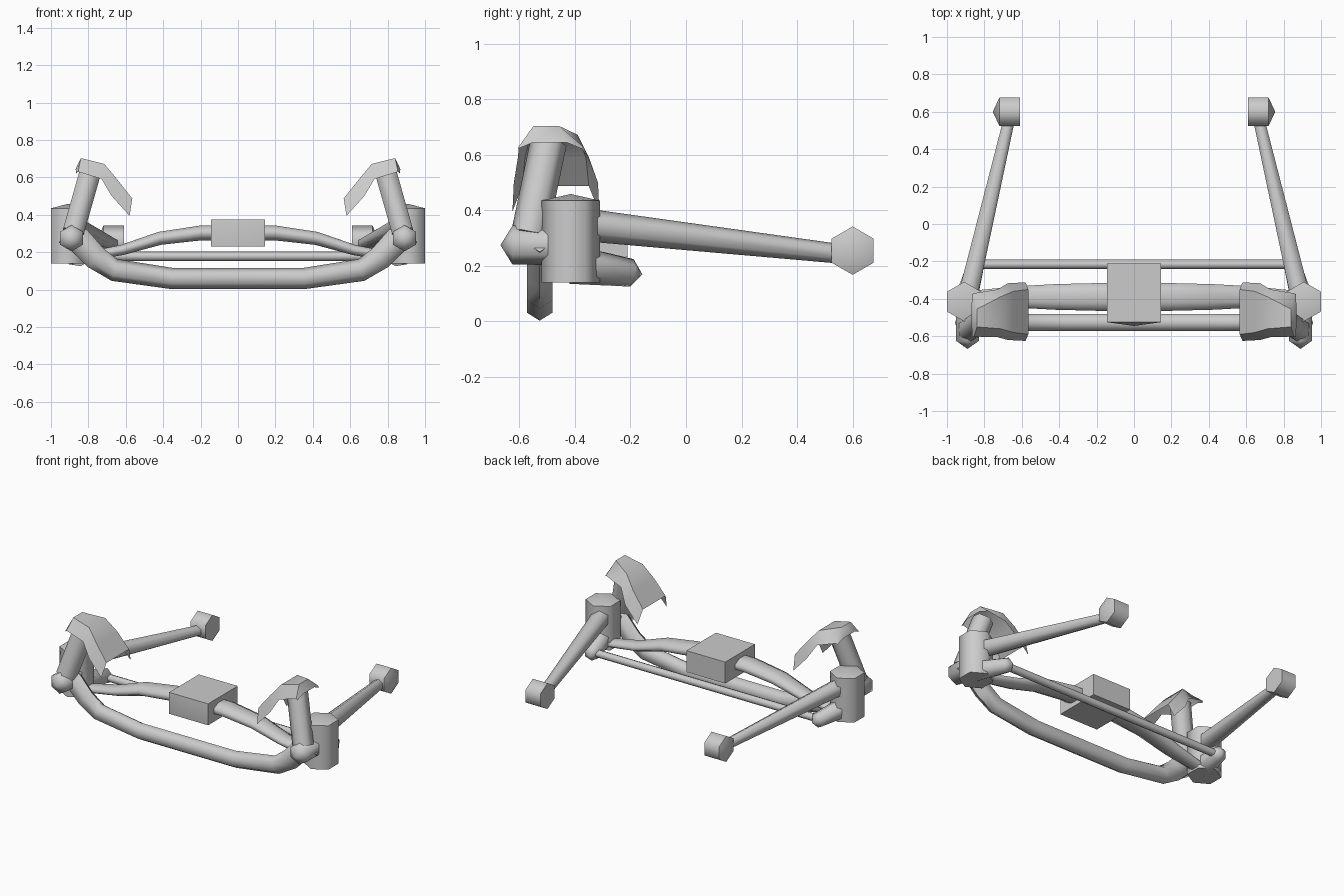
import bpy, bmesh, math
from mathutils import Vector

if "Cube" in bpy.data.objects:
    bpy.data.objects.remove(bpy.data.objects["Cube"])


def finish(name, bm, mirror, angle=65):
    bmesh.ops.recalc_face_normals(bm, faces=bm.faces[:])
    me = bpy.data.meshes.new(name)
    bm.to_mesh(me)
    bm.free()
    ob = bpy.data.objects.new(name, me)
    bpy.context.collection.objects.link(ob)
    bpy.ops.object.select_all(action='DESELECT')
    ob.select_set(True)
    bpy.context.view_layer.objects.active = ob
    bpy.ops.object.shade_smooth_by_angle(angle=math.radians(angle))
    if mirror:
        ob.modifiers.new("Mirror", 'MIRROR').use_mirror_merge = False
    return ob


def tube(name, pts, radii, n=6, phase=90, tip=0.0, mirror=False, angle=65):
    """Loft an n-sided section along pts; radii are (side, up) pairs or numbers."""
    bm = bmesh.new()
    pts = [Vector(p) for p in pts]
    rings = []
    for i, p in enumerate(pts):
        t = (pts[min(i + 1, len(pts) - 1)] - pts[max(i - 1, 0)]).normalized()
        ref = Vector((0, 1, 0)) if abs(t.z) > 0.9 else Vector((0, 0, 1))
        u = ref.cross(t).normalized()
        v = t.cross(u)
        r = radii[i]
        ru, rv = r if isinstance(r, tuple) else (r, r)
        ring = []
        for k in range(n):
            a = math.radians(phase) + math.tau * k / n
            ring.append(bm.verts.new(p + u * ru * math.cos(a) + v * rv * math.sin(a)))
        rings.append(ring)
    for a, b in zip(rings, rings[1:]):
        for k in range(n):
            bm.faces.new((a[k], a[(k + 1) % n], b[(k + 1) % n], b[k]))
    bm.faces.new(rings[0])
    if tip:
        # shallow pointed end cap
        end = bm.verts.new(pts[-1] + (pts[-1] - pts[-2]).normalized() * tip)
        for k in range(n):
            bm.faces.new((rings[-1][k], rings[-1][(k + 1) % n], end))
    else:
        bm.faces.new(rings[-1])
    return finish(name, bm, mirror, angle)


def both_sides(half):
    """Extend a centre-outwards half list of points to the other side."""
    return [(-x, y, z) for x, y, z in reversed(half)] + half


# Steering knuckles
tube("knuckle", [(0.908, -0.415, 0.14), (0.908, -0.415, 0.435)], [0.106] * 2,
     tip=0.024, mirror=True)

# Trailing arms and their rear bushings
tube("trailing_arm", [(0.892, -0.4, 0.352), (0.667, 0.56, 0.243)], [0.06, 0.035],
     mirror=True)
tube("rear_bushing", [(0.61, 0.6, 0.255), (0.72, 0.6, 0.255)], [0.087] * 2,
     tip=0.035, mirror=True)

# Steering arms and tie rod
tube("steering_arm", [(0.9, -0.41, 0.205), (0.84, -0.195, 0.175)],
     [0.07, 0.05], tip=0.04, mirror=True)
tube("tie_rod", [(-0.81, -0.215, 0.178), (0.81, -0.215, 0.178)], [0.025] * 2, n=8)

# Arched axle beam with central differential housing
beam = [(0.2, -0.39, 0.303), (0.42, -0.39, 0.274), (0.62, -0.39, 0.212), (0.88, -0.4, 0.165)]
widths = [(0.08, 0.043), (0.074, 0.038), (0.062, 0.03), (0.045, 0.025)]
tube("axle_beam", both_sides(beam), widths[::-1] + widths, n=8, phase=22.5)
tube("centre_housing", [(0, -0.21, 0.304), (0, -0.525, 0.304)],
     [(0.145 * 2 ** 0.5, 0.072 * 2 ** 0.5)] * 2, n=4, phase=45, tip=0.02)

# Low front crossbar curving up to the knuckles
bar = [(0.355, -0.527, 0.06), (0.66, -0.527, 0.105), (0.76, -0.527, 0.17),
       (0.85, -0.527, 0.265), (0.93, -0.527, 0.305)]
rad = [(0.053, 0.057), (0.053, 0.06), (0.053, 0.065), (0.053, 0.07), (0.05, 0.06)]
tube("front_crossbar", both_sides(bar), rad[::-1] + rad, n=6, phase=90)

# Front pivot pins
tube("pivot_pin", [(0.89, -0.45, 0.275), (0.89, -0.625, 0.275)], [0.07] * 2,
     tip=0.043, mirror=True)

# Leaning struts
tube("strut", [(0.88, -0.565, 0.31), (0.785, -0.495, 0.645)], [0.066] * 2, mirror=True)

# Curved hoods over the struts: arch sections (ridge x, z, skirt x, z, then y of four points)
sections = [
    (0.868, 0.645, 0.865, 0.622, -0.605, -0.55, -0.43, -0.375),
    (0.84, 0.703, 0.855, 0.63, -0.602, -0.55, -0.455, -0.37),
    (0.715, 0.672, 0.73, 0.592, -0.605, -0.56, -0.39, -0.35),
    (0.645, 0.588, 0.675, 0.50, -0.62, -0.58, -0.36, -0.317),
    (0.565, 0.487, 0.58, 0.395, -0.625, -0.59, -0.35, -0.312),
]
bm = bmesh.new()
rows = []
for rx, rz, sx, sz, y0, y1, y2, y3 in sections:
    rows.append([bm.verts.new(c) for c in
                 ((sx, y0, sz), (rx, y1, rz), (rx, y2, rz), (sx, y3, sz))])
for a, b in zip(rows, rows[1:]):
    for k in range(3):
        bm.faces.new((a[k], a[k + 1], b[k + 1], b[k]))
finish("strut_hood", bm, True, 50)
